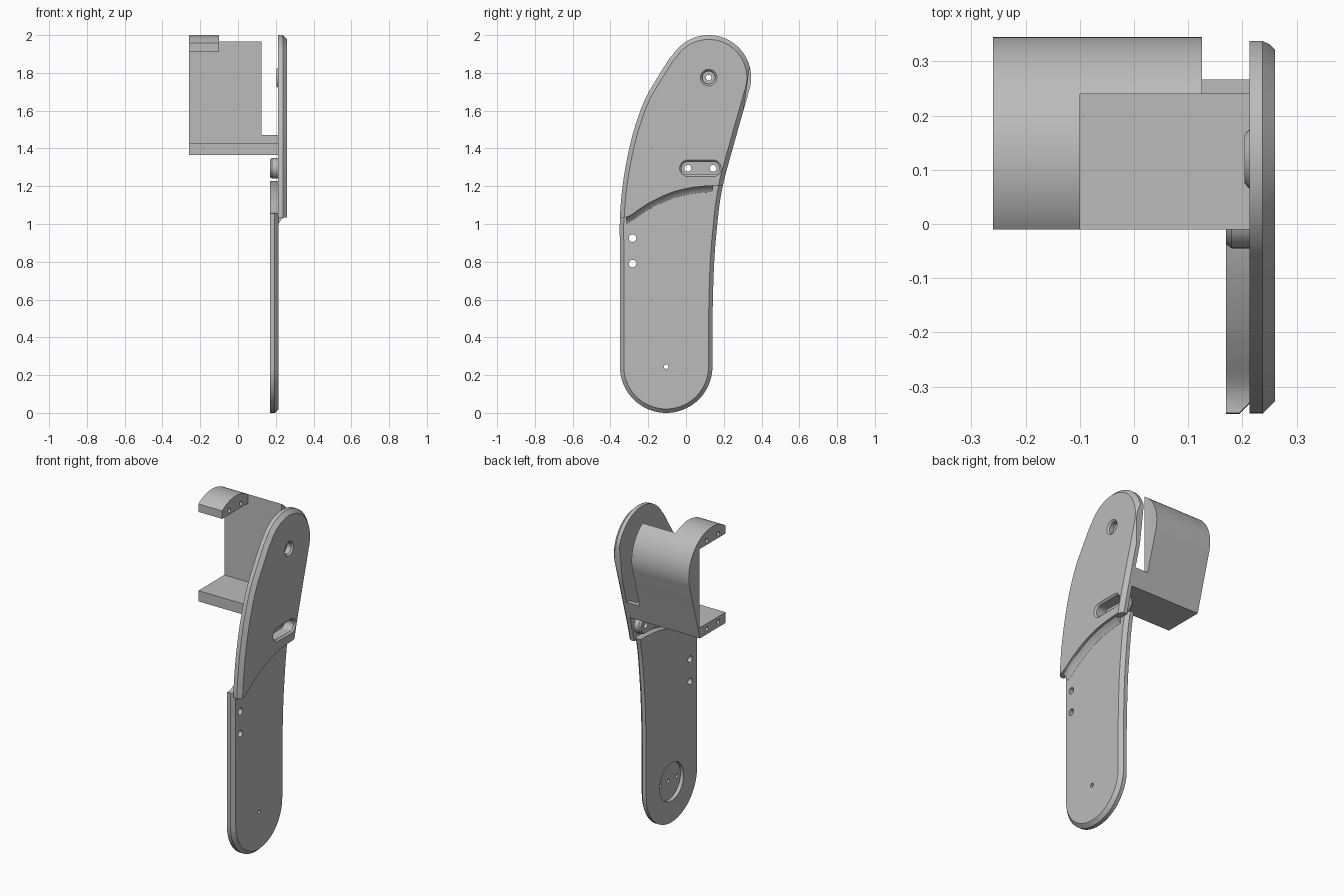
import bpy, bmesh, math
from mathutils import Vector

if "Cube" in bpy.data.objects:
    bpy.data.objects.remove(bpy.data.objects["Cube"], do_unlink=True)

grey = bpy.data.materials.new("plain grey")
grey.use_nodes = True
COLOUR = (0.5, 0.5, 0.5, 1)
grey.diffuse_color = COLOUR
grey.node_tree.nodes["Principled BSDF"].inputs["Base Color"].default_value = COLOUR


def make(name, bm):
    bmesh.ops.recalc_face_normals(bm, faces=bm.faces)
    me = bpy.data.meshes.new(name)
    bm.to_mesh(me)
    bm.free()
    me.materials.append(grey)
    ob = bpy.data.objects.new(name, me)
    bpy.context.collection.objects.link(ob)
    return ob


def loft(name, rings):
    """Closed solid through matching rings of points."""
    bm = bmesh.new()
    loops = [[bm.verts.new(p) for p in ring] for ring in rings]
    n = len(loops[0])
    for a, b in zip(loops, loops[1:]):
        for i in range(n):
            j = (i + 1) % n
            bm.faces.new((a[i], a[j], b[j], b[i]))
    bm.faces.new(loops[0])
    bm.faces.new(loops[-1])
    return make(name, bm)


def inset(pts, d):
    """Shrink a counter-clockwise outline by d."""
    out = []
    for i, p in enumerate(pts):
        t = (pts[(i + 1) % len(pts)] - pts[i - 1]).normalized()
        out.append(p + Vector((-t.y, t.x)) * d)
    return out


def prism(name, pts, *levels):
    """Stack an outline in y, z along x; each level is (x, inset)."""
    return loft(name, [[(x, p.x, p.y) for p in inset(pts, d)] for x, d in levels])


def arc(cy, cz, r, a, b, n):
    angles = [math.radians(a + (b - a) * i / n) for i in range(n + 1)]
    return [Vector((cy + r * math.cos(t), cz + r * math.sin(t))) for t in angles]


def circle(cy, cz, r, n=32):
    return arc(cy, cz, r, 0, 360, n)[:-1]


def slot(y0, y1, z, r):
    return arc(y1, z, r, -90, 90, 12) + arc(y0, z, r, 90, 270, 12)


def spline(pts, steps=5):
    """Smooth curve through the points."""
    p = [Vector(q) for q in pts]
    p = [p[0] * 2 - p[1]] + p + [p[-1] * 2 - p[-2]]
    out = []
    for a, b, c, d in zip(p, p[1:], p[2:], p[3:]):
        for k in range(steps):
            t = k / steps
            out.append(0.5 * (2 * b + (c - a) * t + (2 * a - 5 * b + 4 * c - d) * t * t
                              + (3 * b - a - 3 * c + d) * t ** 3))
    return out + [p[-2]]


def box(x0, x1, y0, y1, z0, z1):
    ring = [(y0, z0), (y1, z0), (y1, z1), (y0, z1)]
    return loft("block", [[(x, y, z) for y, z in ring] for x in (x0, x1)])


def combine(ob, op, others):
    """Apply booleans and remove the helper shapes."""
    for other in others:
        mod = ob.modifiers.new("cut", 'BOOLEAN')
        mod.operation, mod.object, mod.solver = op, other, 'EXACT'
        bpy.context.view_layer.update()
        dg = bpy.context.evaluated_depsgraph_get()
        me = bpy.data.meshes.new_from_object(ob.evaluated_get(dg))
        ob.modifiers.clear()
        ob.data = me
        bpy.data.objects.remove(other, do_unlink=True)


def smooth(ob):
    bpy.ops.object.select_all(action='DESELECT')
    ob.select_set(True)
    bpy.context.view_layer.objects.active = ob
    bpy.ops.object.shade_smooth_by_angle(angle=math.radians(25))


# Limb outline: round foot, curved back edge, round head, curved front edge
PIVOT = (0.12, 1.775)
FOOT = (-0.105, 0.245)
back_edge = spline([(0.14, 0.5), (0.147, 0.75), (0.16, 0.94), (0.19, 1.18),
                    (0.26, 1.445), (0.327, 1.68)])
front_edge = spline([(-0.085, 1.88), (-0.145, 1.785), (-0.217, 1.66), (-0.275, 1.5),
                     (-0.313, 1.34), (-0.337, 1.19), (-0.35, 1.03), (-0.35, 0.85)])
outline = (arc(*FOOT, 0.245, 180, 360, 40) + back_edge
           + arc(*PIVOT, 0.225, -20, 148, 40) + front_edge)

# Curved step between the two plate levels
step = spline([(-0.4, 1.03), (-0.315, 1.028), (-0.24, 1.075), (-0.19, 1.106),
               (-0.11, 1.145), (-0.03, 1.172), (0.074, 1.19), (0.25, 1.2)])


def region(rise, far):
    edge = [p + Vector((0, rise)) for p in step]
    pts = edge + [Vector((0.5, far)), Vector((-0.5, far))]
    return loft("region", [[(x, p.x, p.y) for p in pts] for x in (-1, 1)])


# Outer upper plate and inner lower plate
plate = prism("limb_plate", outline, (0.213, 0), (0.237, 0), (0.26, 0.023))
combine(plate, 'INTERSECT', [region(0.008, 3)])
lower = prism("lower_plate", outline, (0.17, 0), (0.194, 0), (0.215, 0.021))
combine(lower, 'INTERSECT', [region(0.03, -1)])

# Raised bosses behind the recesses
SLOT = (0.01, 0.143, 1.295)
slot_boss = prism("boss", slot(*SLOT, 0.055), (0.17, 0.008), (0.18, 0), (0.23, 0))
pivot_boss = prism("boss", circle(*PIVOT, 0.058), (0.204, 0.013), (0.216, 0), (0.23, 0))
combine(plate, 'UNION', [lower, slot_boss, pivot_boss])

# Recesses, screw holes and the round seat inside the foot
cuts = [prism("cut", slot(*SLOT, 0.034), (0.19, 0), (0.25, 0), (0.272, -0.022)),
        prism("cut", circle(*PIVOT, 0.034), (0.222, 0), (0.25, 0), (0.272, -0.022)),
        prism("cut", circle(*FOOT, 0.115, 48), (0.1, 0), (0.192, 0))]
for y, z, r in [(*PIVOT, 0.015), (SLOT[0], SLOT[2], 0.018), (SLOT[1], SLOT[2], 0.018),
                (-0.283, 0.925, 0.02), (-0.283, 0.79, 0.02), (*FOOT, 0.012)]:
    cuts.append(prism("cut", circle(y, z, r, 20), (0.1, 0), (0.3, 0)))
for side in (-1, 1):
    cuts.append(prism("cut", circle(FOOT[0] + side * 0.08, FOOT[1], 0.012, 16),
                      (0.1, 0), (0.205, 0)))
combine(plate, 'DIFFERENCE', cuts)
smooth(plate)

# Concave fillet along the step
section = [(0.213, -0.026), (0.216, -0.024), (0.222, -0.013), (0.231, -0.003),
           (0.246, 0.009), (0.246, 0.02), (0.213, 0.02)]
smooth(loft("step_fillet", [[(x, p.x, p.y + dz) for x, dz in section]
                            for p in step if -0.325 < p.x < 0.17]))

# Motor bracket: floor, back wall, ledge and top cap trimmed by the limb outline
bracket = box(-0.26, 0.125, 0.24, 0.5, 1.365, 2.1)
combine(bracket, 'UNION', [box(-0.26, 0.216, -0.01, 0.5, 1.365, 1.43),
                           box(0.1, 0.216, 0.24, 0.5, 1.36501, 1.47),
                           box(-0.26, -0.1, -0.01, 0.5, 1.91, 2.1)])
combine(bracket, 'INTERSECT', [prism("trim", outline, (-0.5, 0), (0.5, 0))])
holes = []
for y in (0.06, 0.17):
    holes.append(prism("cut", circle(y, 1.935, 0.013, 16), (-0.4, 0), (-0.05, 0)))
    holes.append(prism("cut", circle(y, 1.398, 0.013, 16), (-0.4, 0), (-0.12, 0)))
combine(bracket, 'DIFFERENCE', holes)
bracket.name = "motor_bracket"
smooth(bracket)
